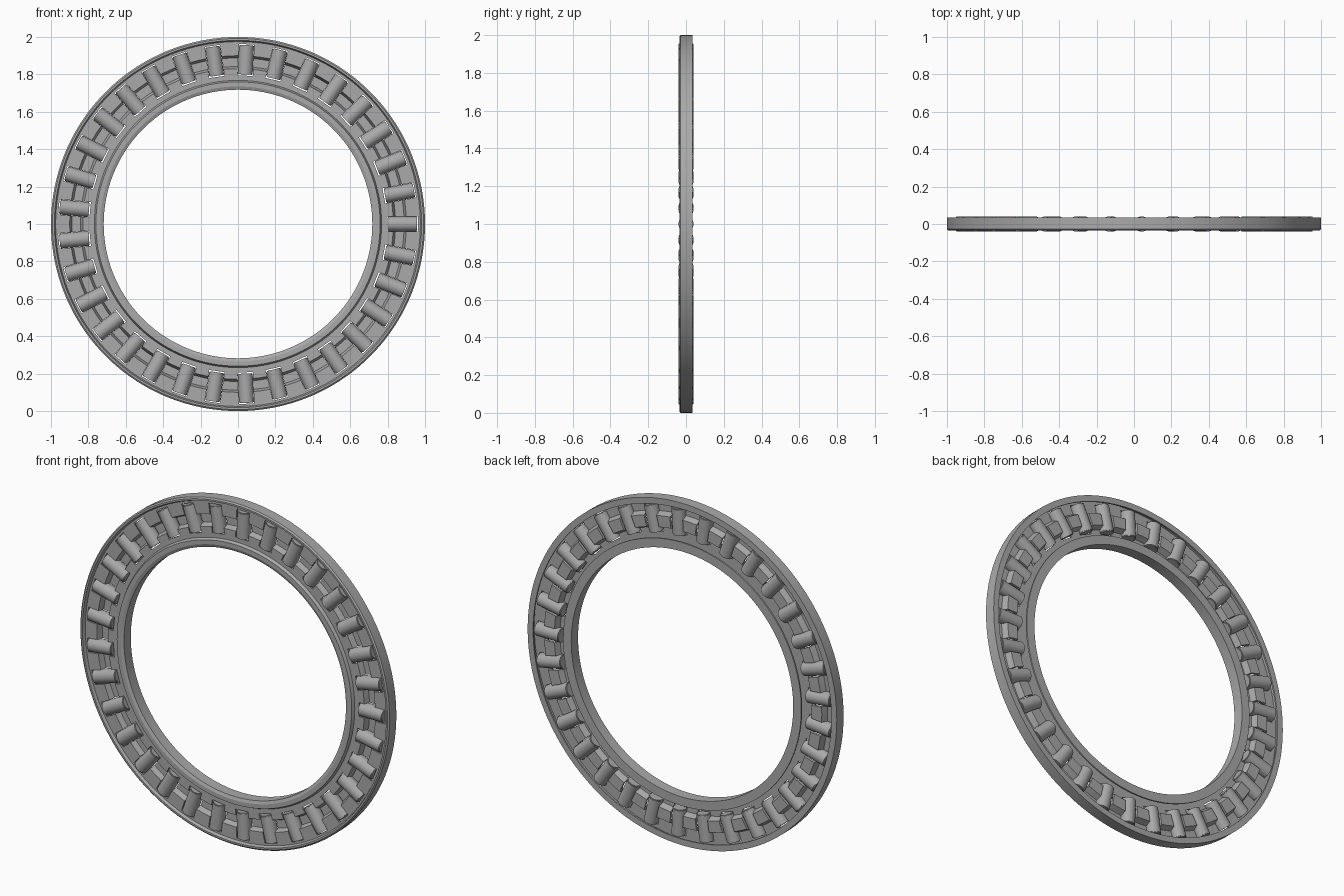
import bpy, bmesh, math
from mathutils import Matrix, Vector

COUNT, SEGMENTS = 33, 132
CENTRE = Matrix.Translation((0, 0, 1))

cube = bpy.data.objects.get("Cube")
if cube:
    bpy.data.objects.remove(cube, do_unlink=True)

steel = bpy.data.materials.new("grey_steel")
steel.use_nodes = True
colour = (0.4, 0.4, 0.4, 1)
steel.diffuse_color = colour
steel.node_tree.nodes["Principled BSDF"].inputs["Base Color"].default_value = colour


def make_object(name, bm):
    bmesh.ops.recalc_face_normals(bm, faces=bm.faces)
    mesh = bpy.data.meshes.new(name)
    bm.to_mesh(mesh)
    bm.free()
    mesh.materials.append(steel)
    obj = bpy.data.objects.new(name, mesh)
    bpy.context.collection.objects.link(obj)
    return obj


def select(obj):
    bpy.ops.object.select_all(action='DESELECT')
    obj.select_set(True)
    bpy.context.view_layer.objects.active = obj


def around(index):
    return CENTRE @ Matrix.Rotation(-index * math.tau / COUNT, 4, 'Y')


# Cage: a pressed sheet section (radius, depth) turned about the axle
section = [
    (0.718, -0.028), (0.735, -0.035), (0.76, -0.035), (0.768, -0.018),
    (0.83, -0.018), (0.842, 0.014), (0.888, 0.014), (0.90, -0.018),
    (0.975, -0.018), (0.982, -0.035), (0.992, -0.035), (1, -0.028),
    (1, 0.035), (0.965, 0.035), (0.965, 0.026), (0.985, 0.026),
    (0.985, -0.006), (0.912, -0.006), (0.898, 0.028), (0.832, 0.028),
    (0.818, -0.006), (0.732, -0.006), (0.732, 0.026), (0.77, 0.026),
    (0.77, 0.035), (0.718, 0.035)]
bm = bmesh.new()
rings = []
for i in range(SEGMENTS):
    turn = CENTRE @ Matrix.Rotation(i * math.tau / SEGMENTS, 4, 'Y')
    rings.append([bm.verts.new(turn @ Vector((r, y, 0))) for r, y in section])
for i, ring in enumerate(rings):
    following = rings[(i + 1) % SEGMENTS]
    for j in range(len(section)):
        k = (j + 1) % len(section)
        bm.faces.new((ring[j], ring[k], following[k], following[j]))
cage = make_object("cage", bm)

# Roller pockets cut through the cage
bm = bmesh.new()
for i in range(COUNT):
    shape = Matrix.Translation((0.878, 0, 0)) @ Matrix.Diagonal((0.168, 0.3, 0.082, 1))
    bmesh.ops.create_cube(bm, size=1, matrix=around(i) @ shape)
cutter = make_object("pocket_cutter", bm)
cutter.hide_render = True
cut = cage.modifiers.new("pockets", 'BOOLEAN')
cut.operation, cut.solver, cut.object = 'DIFFERENCE', 'EXACT', cutter
select(cage)
bpy.ops.object.modifier_apply(modifier=cut.name)
bpy.data.objects.remove(cutter, do_unlink=True)
bpy.ops.object.shade_smooth_by_angle(angle=math.radians(20))

# Rollers: radial cylinders with softened ends
bm = bmesh.new()
bmesh.ops.create_cone(bm, cap_ends=True, segments=24, radius1=0.04, radius2=0.04, depth=0.157,
                      matrix=Matrix.Translation((0.879, 0, 0)) @ Matrix.Rotation(math.pi / 2, 4, 'Y'))
rims = [e for e in bm.edges if any(len(f.verts) > 4 for f in e.link_faces)]
bmesh.ops.bevel(bm, geom=rims, offset=0.004, segments=2, affect='EDGES')
first = make_object("roller_1", bm)
select(first)
bpy.ops.object.shade_smooth_by_angle(angle=math.radians(35))
first.matrix_world = around(0)
for i in range(1, COUNT):
    roller = bpy.data.objects.new(f"roller_{i + 1}", first.data)
    bpy.context.collection.objects.link(roller)
    roller.matrix_world = around(i)
